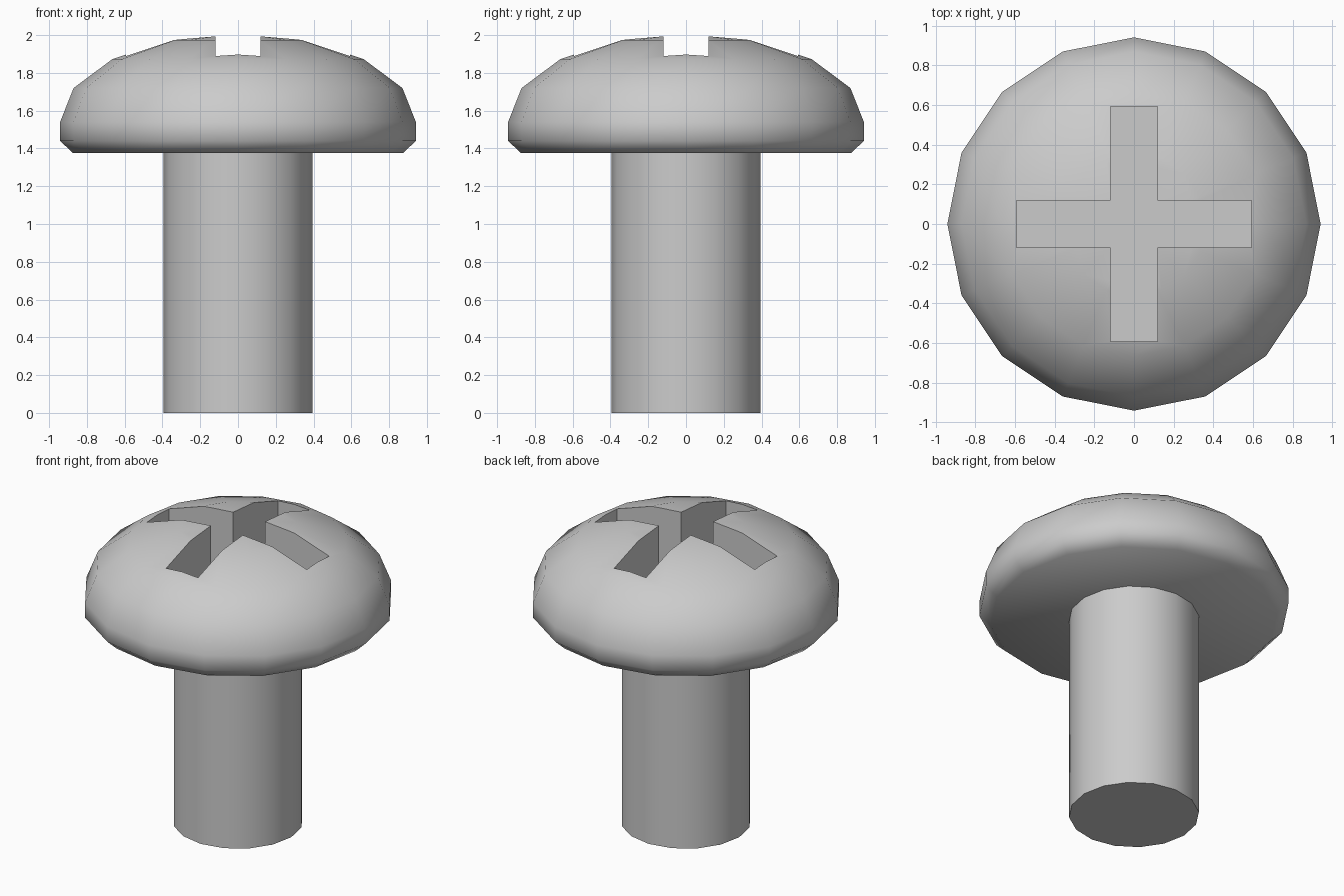
import bpy, bmesh
from math import cos, sin, pi, radians

if "Cube" in bpy.data.objects:
    bpy.data.objects.remove(bpy.data.objects["Cube"])

SIDES = 16


def make_object(name, bm):
    bmesh.ops.recalc_face_normals(bm, faces=bm.faces)
    mesh = bpy.data.meshes.new(name)
    bm.to_mesh(mesh)
    bm.free()
    obj = bpy.data.objects.new(name, mesh)
    bpy.context.collection.objects.link(obj)
    return obj


def lathe(name, profile, apex=None):
    """Turn (radius, z) points into a closed solid, flat or pointed on top."""
    bm = bmesh.new()
    rings = [[bm.verts.new((r * cos(2 * pi * i / SIDES), r * sin(2 * pi * i / SIDES), z))
              for i in range(SIDES)] for r, z in profile]
    for low, high in zip(rings, rings[1:]):
        for i in range(SIDES):
            j = (i + 1) % SIDES
            bm.faces.new((low[i], low[j], high[j], high[i]))
    bm.faces.new(rings[0][::-1])
    if apex is None:
        bm.faces.new(rings[-1])
    else:
        tip = bm.verts.new((0, 0, apex))
        for i in range(SIDES):
            bm.faces.new((rings[-1][i], rings[-1][(i + 1) % SIDES], tip))
    return make_object(name, bm)


def smooth(obj, angle):
    bpy.ops.object.select_all(action='DESELECT')
    obj.select_set(True)
    bpy.context.view_layer.objects.active = obj
    bpy.ops.object.shade_smooth_by_angle(angle=radians(angle))


# Shank
shank = lathe("screw_shank", [(0.395, 0), (0.395, 1.38)])
smooth(shank, 30)

# Domed head: chamfered rim, short straight band, squashed half sphere
R, BASE, RISE = 0.942, 1.54, 0.47
dome = [(R * cos(k * pi / 8), BASE + RISE * sin(k * pi / 8)) for k in range(4)]
head = lathe("screw_head", [(0.873, 1.375), (R, 1.44)] + dome, BASE + RISE)

# Cross-shaped drive recess cutter
W, L, FLOOR = 0.118, 0.592, 1.60
corner = [(L, -W), (L, W), (W, W)]
bm = bmesh.new()
outline = []
for turn in range(4):
    for x, y in corner:
        for _ in range(turn):
            x, y = -y, x
        outline.append(bm.verts.new((x, y, FLOOR)))
face = bm.faces.new(outline)
top = bmesh.ops.extrude_face_region(bm, geom=[face], use_keep_orig=True)["geom"]
bmesh.ops.translate(bm, vec=(0, 0, 0.8),
                    verts=[v for v in top if isinstance(v, bmesh.types.BMVert)])
cutter = make_object("cross_recess_cutter", bm)
cutter.hide_render = True

# Cut the recess, then smooth the dome and keep the slot edges crisp
cut = head.modifiers.new("cross_recess", 'BOOLEAN')
cut.operation = 'DIFFERENCE'
cut.solver = 'EXACT'
cut.object = cutter
bpy.context.view_layer.objects.active = head
bpy.ops.object.modifier_apply(modifier=cut.name)
bpy.data.objects.remove(cutter)
smooth(head, 55)
